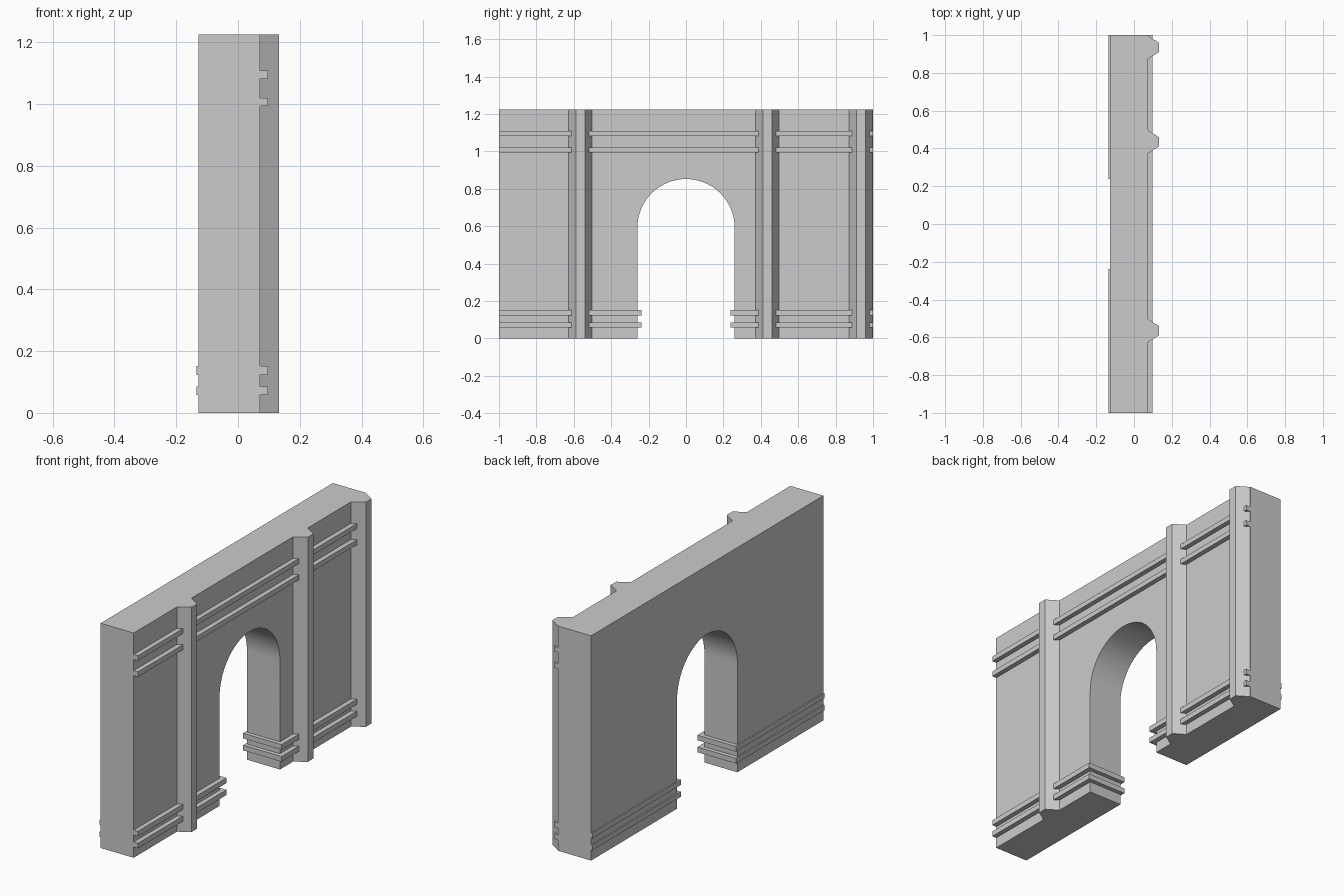
import bpy, bmesh, math
from mathutils import Vector

if "Cube" in bpy.data.objects:
    bpy.data.objects.remove(bpy.data.objects["Cube"])

BACK, FRONT = -0.128, 0.071      # wall faces
RAIL_B, RAIL_F = -0.135, 0.097   # rail faces
TOP, HALF = 1.225, 1.0
R, SPRING = 0.26, 0.592          # arch radius and springing height
LIP = 0.237                      # rail edge inside the opening


def prism(name, points, offset):
    """Extrude a closed 3D outline along offset."""
    bm = bmesh.new()
    face = bm.faces.new([bm.verts.new(p) for p in points])
    res = bmesh.ops.extrude_face_region(bm, geom=[face], use_keep_orig=True)
    moved = [g for g in res["geom"] if isinstance(g, bmesh.types.BMVert)]
    bmesh.ops.translate(bm, verts=moved, vec=Vector(offset))
    bmesh.ops.recalc_face_normals(bm, faces=bm.faces)
    mesh = bpy.data.meshes.new(name)
    bm.to_mesh(mesh)
    bm.free()
    obj = bpy.data.objects.new(name, mesh)
    bpy.context.collection.objects.link(obj)
    return obj


def plan_prism(name, outline, z0, z1):
    return prism(name, [(x, y, z0) for x, y in outline], (0, 0, z1 - z0))


# Wall with round-headed opening
SEG = 32
arch = [(R * math.cos(math.pi * i / SEG), SPRING + R * math.sin(math.pi * i / SEG))
        for i in range(SEG + 1)]
outline = [(R, 0)] + arch + [(-R, 0), (-HALF, 0), (-HALF, TOP), (HALF, TOP), (HALF, 0)]
wall = prism("arch_wall", [(BACK, y, z) for y, z in outline], (FRONT - BACK, 0, 0))
bpy.context.view_layer.objects.active = wall
wall.select_set(True)
bpy.ops.object.shade_smooth_by_angle(angle=math.radians(30))

# Bevelled pilasters on the front face
for i, y in enumerate((-0.565, 0.435, 0.935)):
    plan_prism(f"pilaster_{i + 1}",
               [(FRONT, y - 0.063), (0.133, y - 0.024), (0.133, y + 0.024), (FRONT, y + 0.063)],
               0, TOP)

# Upper rails run the full width of the front
for i, z in enumerate((0.993, 1.081)):
    plan_prism(f"upper_rail_{i + 1}",
               [(FRONT, -HALF), (RAIL_F, -HALF), (RAIL_F, HALF), (FRONT, HALF)], z, z + 0.027)

# Lower rails wrap front, jamb and back on each side of the opening
for i, z in enumerate((0.058, 0.123)):
    for side, s in (("left", -1), ("right", 1)):
        plan_prism(f"base_rail_{side}_{i + 1}",
                   [(x, s * y) for x, y in (
                       (RAIL_F, HALF), (RAIL_F, LIP), (RAIL_B, LIP), (RAIL_B, HALF),
                       (BACK, HALF), (BACK, R), (FRONT, R), (FRONT, HALF))],
                   z, z + 0.028)
